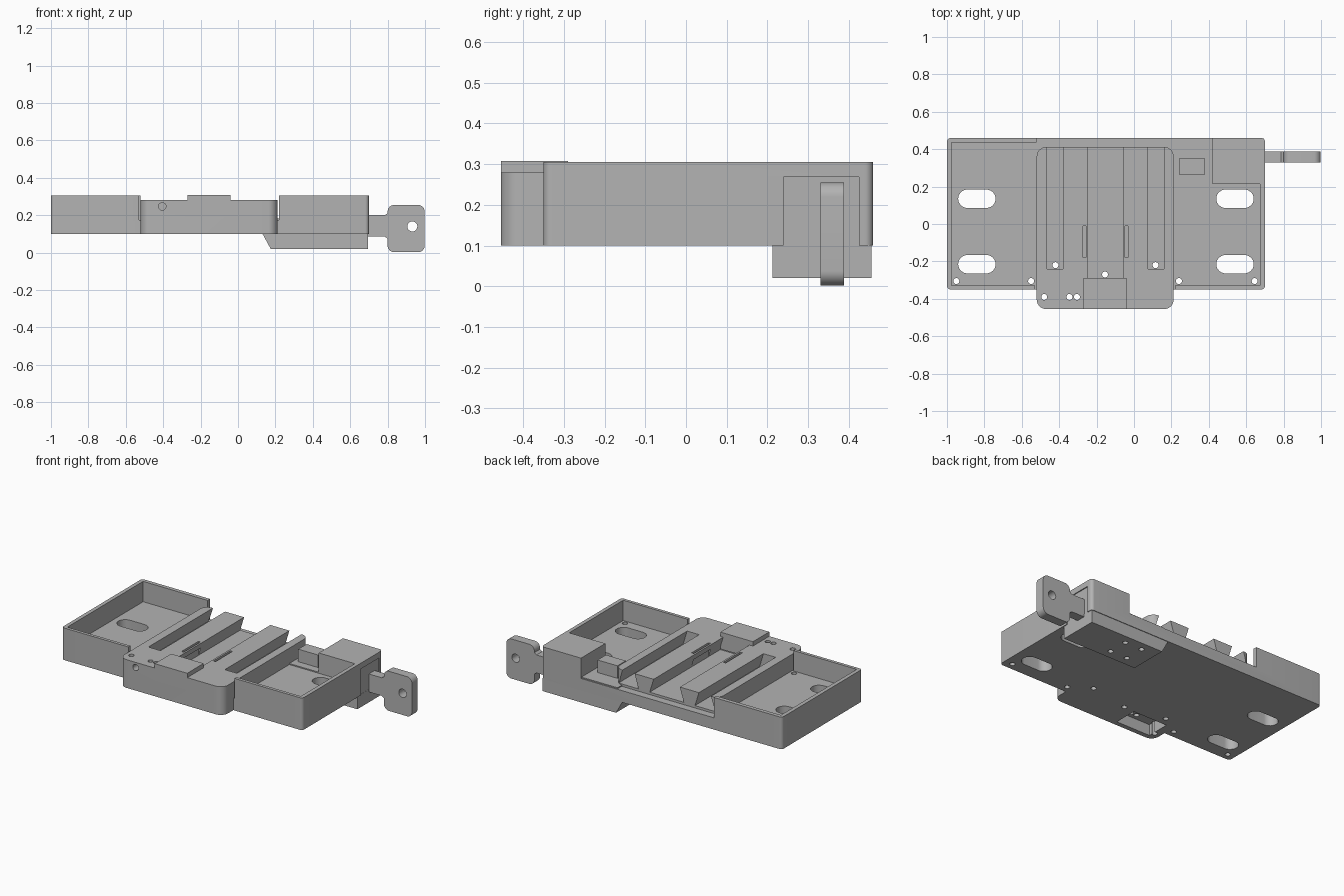
import bpy
import bmesh
import math
from mathutils import Vector

old = bpy.data.objects.get("Cube")
if old:
    bpy.data.objects.remove(old, do_unlink=True)

grey = bpy.data.materials.new("plain_grey")
grey.use_nodes = True
grey.diffuse_color = (0.45, 0.45, 0.45, 1)
grey.node_tree.nodes["Principled BSDF"].inputs["Base Color"].default_value = grey.diffuse_color


def rounded(points, radius, steps=6):
    """Round every corner of a 2D outline."""
    out = []
    n = len(points)
    for i, p in enumerate(points):
        p = Vector(p)
        a = (Vector(points[i - 1]) - p).normalized()
        b = (Vector(points[(i + 1) % n]) - p).normalized()
        half = a.angle(b) / 2
        if radius <= 0:
            out.append(p)
            continue
        start, end = p + a * radius / math.tan(half), p + b * radius / math.tan(half)
        centre = p + (a + b).normalized() * radius / math.sin(half)
        for k in range(steps + 1):
            d = (start - centre).lerp(end - centre, k / steps).normalized()
            out.append(centre + d * radius)
    return out


def prism(name, outline, low, high, axis="z"):
    """Extrude an outline along z (xy outline) or along y (xz outline)."""
    bm = bmesh.new()
    if axis == "z":
        place = lambda p, h: (p[0], p[1], h)
    else:
        place = lambda p, h: (p[0], h, p[1])
    bottom = [bm.verts.new(place(p, low)) for p in outline]
    top = [bm.verts.new(place(p, high)) for p in outline]
    bm.faces.new(bottom)
    bm.faces.new(top)
    n = len(outline)
    for i in range(n):
        j = (i + 1) % n
        bm.faces.new((bottom[i], bottom[j], top[j], top[i]))
    bmesh.ops.recalc_face_normals(bm, faces=bm.faces)
    mesh = bpy.data.meshes.new(name)
    bm.to_mesh(mesh)
    bm.free()
    mesh.materials.append(grey)
    obj = bpy.data.objects.new(name, mesh)
    bpy.context.collection.objects.link(obj)
    return obj


def rect(x0, x1, y0, y1, radius=0):
    return rounded([(x0, y0), (x1, y0), (x1, y1), (x0, y1)], radius)


def box(name, x0, x1, y0, y1, z0, z1, radius=0):
    return prism(name, rect(x0, x1, y0, y1, radius), z0, z1)


def disc(x, y, r, n=20):
    return [(x + r * math.cos(math.tau * i / n), y + r * math.sin(math.tau * i / n)) for i in range(n)]


def combine(target, tools, operation):
    """Apply booleans one by one and drop the helpers."""
    for tool in tools:
        tool.hide_render = True
        mod = target.modifiers.new("cut", "BOOLEAN")
        mod.operation, mod.solver, mod.object = operation, "EXACT", tool
        bpy.context.view_layer.objects.active = target
        bpy.ops.object.modifier_apply(modifier=mod.name)
        bpy.data.objects.remove(tool, do_unlink=True)


# Base block, hollowed into two trays and opened in the middle
base = box("base_trays", -1, 0.7, -0.35, 0.46, 0.1, 0.305, 0.02)
FLOOR = 0.175
combine(base, [
    box("tray_cut", -0.975, 0.42, -0.33, 0.435, FLOOR, 0.4),
    box("right_tray_cut", 0.4, 0.675, -0.33, 0.215, FLOOR, 0.4),
    box("back_opening", -0.52, 0.42, 0.4, 0.5, FLOOR, 0.4),
    box("front_opening", -0.53, 0.22, -0.4, -0.3, FLOOR, 0.4),
    box("key_panel_cut", 0.694, 0.8, 0.24, 0.425, 0.05, 0.268),
], "DIFFERENCE")

# Central carriage with dovetail grooves
carriage = box("carriage", -0.52, 0.212, -0.455, 0.412, 0.1, 0.28, 0.05)
grooves = []
for x0, x1, front in ((-0.465, -0.38, -0.24), (-0.245, -0.06, -0.3), (0.075, 0.16, -0.24)):
    under = 0.028
    shape = [(x0 - under, 0.19), (x1 + under, 0.19), (x1, 0.281), (x1, 0.4), (x0, 0.4), (x0, 0.281)]
    grooves.append(prism("groove", shape, front, 0.6, "y"))
for x in (-0.265, -0.04):
    grooves.append(box("clip_slit", x - 0.008, x + 0.008, -0.18, -0.01, 0.19, 0.4))
combine(carriage, grooves, "DIFFERENCE")
combine(base, [carriage], "UNION")
base.name = "base_body"

# Raised stop at the front of the carriage
combine(base, [box("front_stop", -0.27, -0.04, -0.455, -0.29, 0.2, 0.308)], "UNION")

# Mounting slots, screw holes, front hole and underside pocket
cuts = []
for x in (-0.84, 0.54):
    for y in (-0.215, 0.135):
        cuts.append(box("slot", x - 0.1, x + 0.1, y - 0.049, y + 0.049, 0, 0.4, 0.0485))
for x, y in ((-0.95, -0.305), (-0.55, -0.305), (0.24, -0.305), (0.645, -0.305), (-0.48, -0.39),
             (-0.345, -0.39), (-0.305, -0.39), (-0.155, -0.27), (-0.42, -0.22), (0.115, -0.22)):
    cuts.append(prism("screw_hole", disc(x, y, 0.016), 0, 0.4))
cuts.append(prism("front_hole", disc(-0.405, 0.247, 0.02), -0.5, -0.4, "y"))
cuts.append(box("underside_pocket", -0.47, -0.23, -0.425, -0.275, 0.05, 0.17))
combine(base, cuts, "DIFFERENCE")

# Lock housing below the right rear corner
housing = prism("lock_housing", [(0.175, 0.02), (0.695, 0.02), (0.695, 0.102), (0.13, 0.102)],
                0.212, 0.456, "y")
combine(housing, [prism("cover_screw", disc(x, y, 0.016), 0, 0.05)
                  for x in (0.28, 0.4) for y in (0.27, 0.4)], "DIFFERENCE")

# Raised lock floor and latch bolt
box("lock_floor", 0.165, 0.425, 0.215, 0.455, 0.17, 0.182)
box("latch_bolt", 0.24, 0.38, 0.265, 0.35, 0.17, 0.262)

# Key with a rounded head
key = prism("key_head", rounded([(0.8, 0.002), (0.998, 0.002), (0.998, 0.255), (0.8, 0.255)], 0.035),
            0.33, 0.388, "y")
combine(key, [prism("key_shank", [(0.67, 0.085), (0.785, 0.085), (0.82, 0.06),
                                  (0.82, 0.225), (0.785, 0.2), (0.67, 0.2)], 0.33, 0.388, "y")], "UNION")
combine(key, [prism("key_hole", disc(0.932, 0.14, 0.027), 0.2, 0.5, "y")], "DIFFERENCE")
key.name = "key"

# Smooth the rounded corners only
for obj in (base, housing, key):
    bpy.ops.object.select_all(action="DESELECT")
    obj.select_set(True)
    bpy.context.view_layer.objects.active = obj
    bpy.ops.object.shade_smooth_by_angle(angle=math.radians(30))
